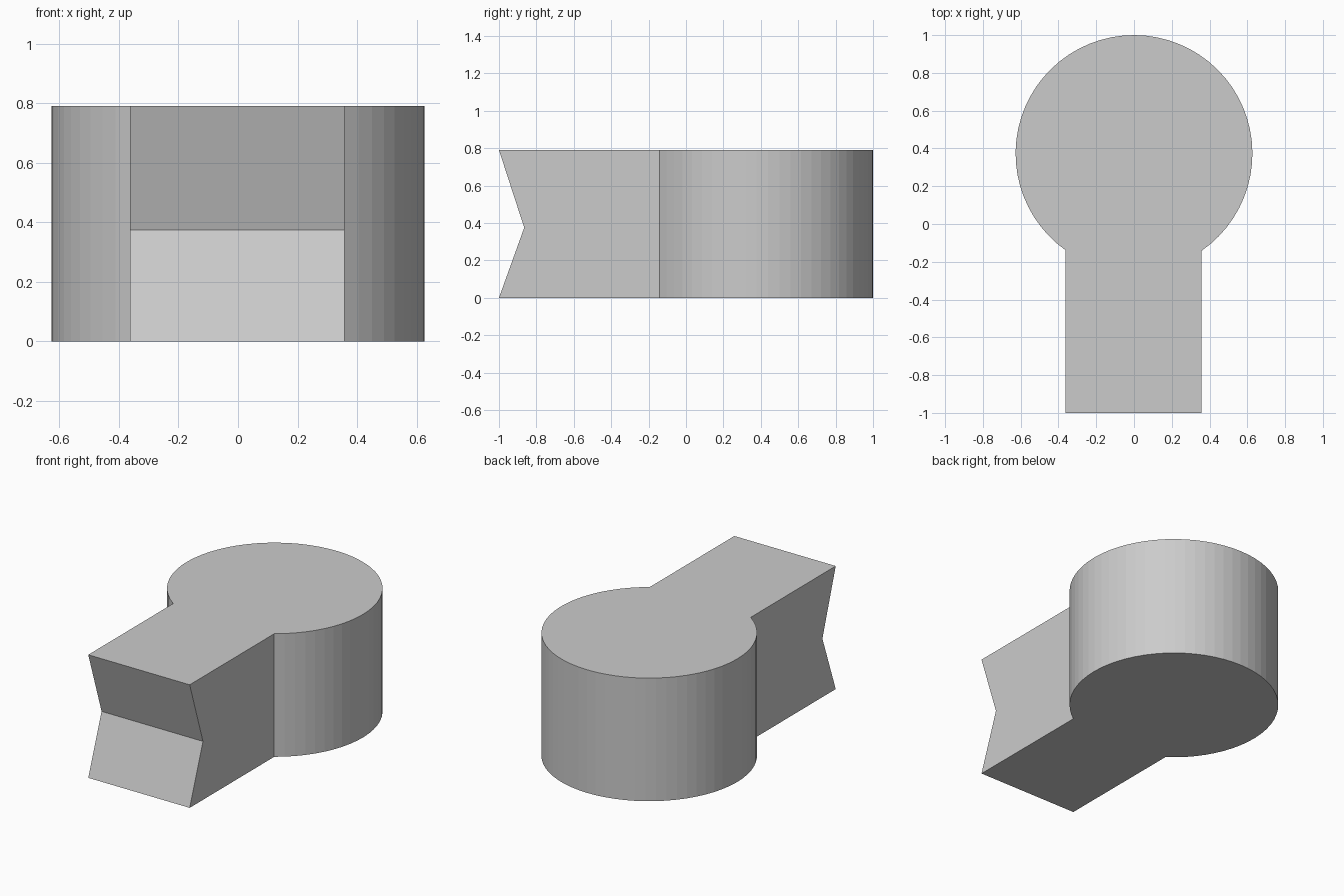
import bpy, bmesh, math

if "Cube" in bpy.data.objects:
    bpy.data.objects.remove(bpy.data.objects["Cube"])

H, R, CY = 0.79, 0.627, 0.373        # height, drum radius, drum centre y
XL, XR = -0.363, 0.357               # arm sides
NOTCH_Y, NOTCH_Z = -0.865, 0.375     # bottom of the V notch in the arm's end
SEGS = 52

# Plan outline: the drum's arc from the right arm joint round to the left one
a0 = -math.acos(XR / R)
a1 = math.pi + math.acos(-XL / R)
arc = [(R * math.cos(a), CY + R * math.sin(a))
       for a in (a0 + (a1 - a0) * i / SEGS for i in range(SEGS + 1))]
outline = arc + [(XL, -1.0), (XR, -1.0)]

bm = bmesh.new()
low = [bm.verts.new((x, y, 0)) for x, y in outline]
top = [bm.verts.new((x, y, H)) for x, y in outline]
bm.faces.new(low[::-1])
bm.faces.new(top)

# Drum wall
for i in range(SEGS):
    bm.faces.new((low[i], low[i + 1], top[i + 1], top[i]))

# Arm sides and V-notched end
nl = bm.verts.new((XL, NOTCH_Y, NOTCH_Z))
nr = bm.verts.new((XR, NOTCH_Y, NOTCH_Z))
j, l, r = SEGS, SEGS + 1, SEGS + 2
bm.faces.new((low[j], low[l], nl, top[l], top[j]))
bm.faces.new((low[r], low[0], top[0], top[r], nr))
bm.faces.new((low[l], low[r], nr, nl))
bm.faces.new((nl, nr, top[r], top[l]))
bmesh.ops.recalc_face_normals(bm, faces=bm.faces[:])

mesh = bpy.data.meshes.new("drum_with_notched_arm")
bm.to_mesh(mesh)
bm.free()
bpy.context.collection.objects.link(bpy.data.objects.new("drum_with_notched_arm", mesh))
